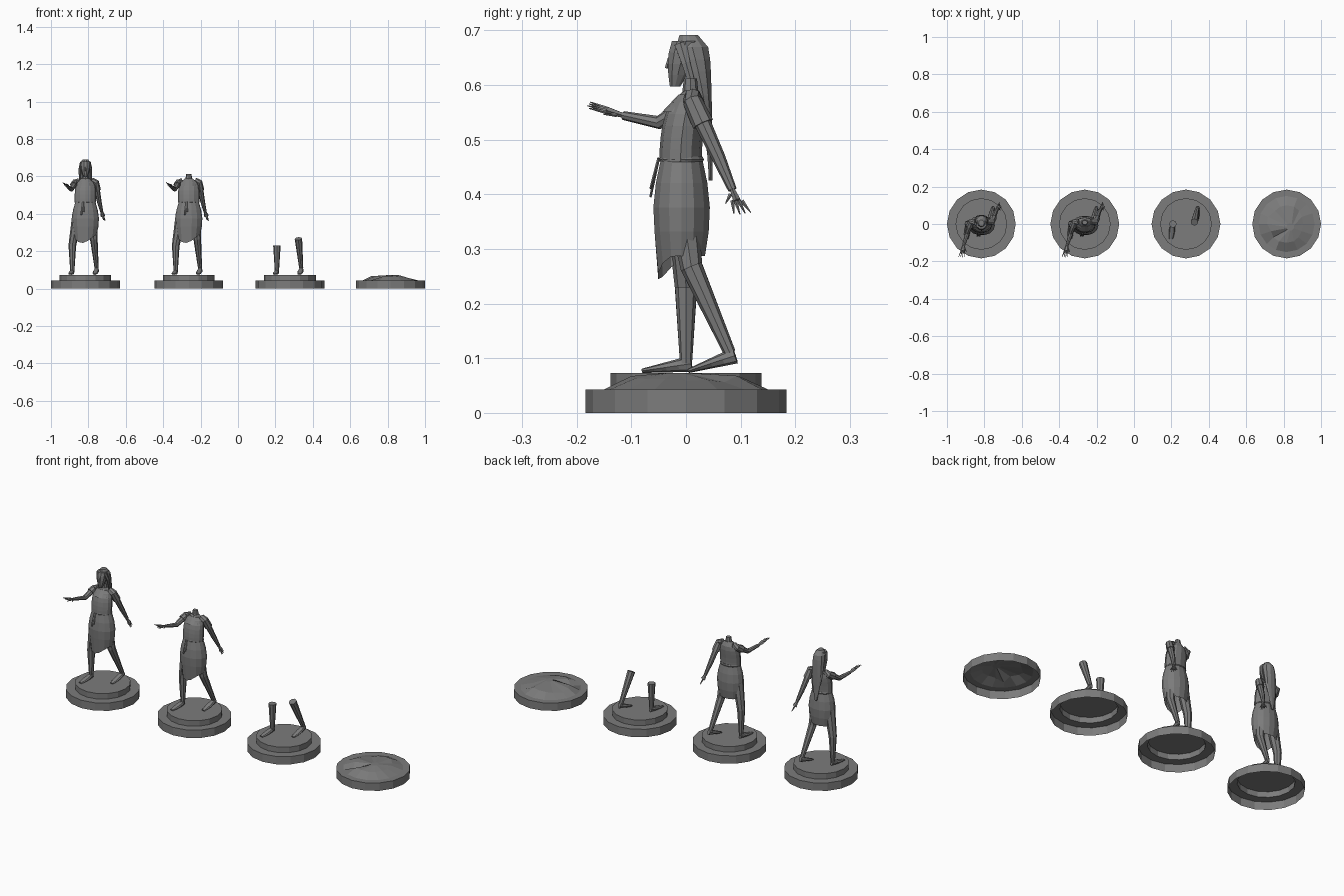
import bpy, bmesh, random
from math import sin, cos, pi, sqrt, radians
from mathutils import Vector

if "Cube" in bpy.data.objects:
    bpy.data.objects.remove(bpy.data.objects["Cube"])

random.seed(4)
GREY = (0.2, 0.2, 0.2, 1)
stone = bpy.data.materials.new("grey_stone")
stone.use_nodes = True
stone.diffuse_color = GREY
stone.node_tree.nodes["Principled BSDF"].inputs["Base Color"].default_value = GREY

BASE_RADIUS = 0.184
BASE_HEIGHT = 0.043


def mix(start, end, t):
    return start + (end - start) * t


def loft(name, origin, rings, sides=8, level=False, open_bottom=False, shape=None):
    """Skin elliptical rings (centre, half width, half depth) along a path."""
    bm = bmesh.new()
    loops = []
    last = len(rings) - 1
    for index, (centre, width, depth) in enumerate(rings):
        along = Vector((0, 0, 1))
        if not level:
            before, after = rings[max(index - 1, 0)], rings[min(index + 1, last)]
            along = (after[0] - before[0]).normalized()
        across = Vector((1, 0, 0))
        across = (across - along * along.dot(across)).normalized()
        outward = along.cross(across)
        loop = []
        for corner in range(sides):
            angle = 2 * pi * corner / sides
            point = centre + across * width * cos(angle) + outward * depth * sin(angle)
            if shape:
                shape(point, index, angle)
            loop.append(bm.verts.new(point))
        loops.append(loop)
    for low, high in zip(loops, loops[1:]):
        for corner in range(sides):
            following = (corner + 1) % sides
            bm.faces.new((low[corner], low[following], high[following], high[corner]))
    if not open_bottom:
        bm.faces.new(loops[0][::-1])
    bm.faces.new(loops[-1])
    bmesh.ops.recalc_face_normals(bm, faces=bm.faces)
    mesh = bpy.data.meshes.new(name)
    bm.to_mesh(mesh)
    bm.free()
    mesh.materials.append(stone)
    part = bpy.data.objects.new(name, mesh)
    part.location.x = origin
    bpy.context.collection.objects.link(part)


def column(name, origin, bottom, top, steps, rule, sides=12, **options):
    """Upright form: the rule gives centre y, half width and half depth by height."""
    rings = []
    for step in range(steps + 1):
        t = step / steps
        y, width, depth = rule(t)
        rings.append((Vector((0, y, mix(bottom, top, t))), width, depth))
    loft(name, origin, rings, sides, level=True, **options)


def limb(name, origin, joints, thick, thin, flat=1, sides=8):
    """Tapering limb through its joints."""
    rings = []
    for index, joint in enumerate(joints):
        radius = mix(thick, thin, index / (len(joints) - 1))
        rings.append((Vector(joint), radius, radius * flat))
    loft(name, origin, rings, sides)


def disc(radius, z):
    return Vector((0, 0, z)), radius, radius


def pedestal(tag, origin):
    # hollow two-step base, open underneath
    upper = BASE_RADIUS * 0.75
    loft(tag + "_pedestal", origin,
         [disc(BASE_RADIUS, 0), disc(BASE_RADIUS, BASE_HEIGHT),
          disc(upper, BASE_HEIGHT), disc(upper, 0.073)],
         16, level=True, open_bottom=True)


def foot(name, origin, heel, toe):
    heel, toe = Vector(heel), Vector(toe)
    rings = []
    for step in range(5):
        t = step / 4
        rings.append((heel.lerp(toe, t), mix(0.008, 0.01, t) + 0.007 * sin(pi * t),
                      mix(0.015, 0.004, t)))
    loft(name, origin, rings)


def legs(tag, origin, hips):
    # the broken statue has only the shins, so its legs stop at the knee
    right = [(-0.07, 0, 0.23), (-0.07, 0, 0.09)]
    left = [(0.045, 0.01, 0.267), (0.06, 0.08, 0.11)]
    thick = 0.02
    if hips:
        right.insert(0, (-0.04, -0.01, 0.4))
        left.insert(0, (0.03, -0.01, 0.4))
        thick = 0.03
    limb(tag + "_right_leg", origin, right, thick, 0.011)
    limb(tag + "_left_leg", origin, left, thick, 0.011)
    foot(tag + "_right_foot", origin, (-0.07, 0.01, 0.09), (-0.08, -0.08, 0.077))
    foot(tag + "_left_foot", origin, (0.063, 0.09, 0.105), (0.05, 0.005, 0.077))


def hand(name, origin, wrist, tip, spread):
    # flat palm with a fan of four fingers and a thumb
    reach = tip - wrist
    spread = spread.normalized()
    knuckles = wrist + reach * 0.45
    limb(name + "_palm", origin, [wrist, knuckles], 0.008, 0.013, 0.6, 6)
    for finger in range(4):
        side = spread * (finger - 1.5)
        root = knuckles + side * 0.006
        end = tip + side * 0.011 - reach * 0.04 * abs(finger - 2)
        limb(f"{name}_finger_{finger}", origin, [root, end], 0.004, 0.001, sides=5)
    root = wrist + reach * 0.2 + spread * 0.008
    limb(name + "_thumb", origin, [root, root + reach * 0.35 + spread * 0.016],
         0.004, 0.001, sides=5)


def arm(tag, origin, shoulder, elbow, wrist, tip, spread):
    shoulder, elbow, wrist, tip = map(Vector, (shoulder, elbow, wrist, tip))
    limb(tag + "_arm", origin, [shoulder, elbow, wrist], 0.017, 0.008)
    hand(tag + "_hand", origin, wrist, tip, Vector(spread))
    # short sleeve from the collar over the upper arm
    collar = Vector((shoulder.x * 0.6, shoulder.y, shoulder.z + 0.008))
    limb(tag + "_sleeve", origin, [collar, shoulder, shoulder.lerp(elbow, 0.4)], 0.016, 0.02)


def figure(tag, origin):
    legs(tag, origin, True)

    # skirt, with the hem dropping to a point at the front
    def hem(point, index, angle):
        if index == 0:
            point.z -= BASE_HEIGHT * max(0, cos(angle + radians(108))) ** 2

    def skirt(t):
        width = mix(0.06, 0.053, t) + 0.016 * sin(pi * t)
        return -0.008, width, width * 0.73
    column(tag + "_skirt", origin, 0.287, 0.465, 4, skirt, 14, open_bottom=True, shape=hem)

    # bodice narrowing over the shoulders to the neck
    def bodice(t):
        width = mix(0.057, 0.02, t ** 6)
        return mix(-0.01, 0.01, t * t), width, width * 0.68
    column(tag + "_bodice", origin, 0.46, 0.59, 6, bodice)
    column(tag + "_collar", origin, 0.55, 0.582, 2,
           lambda t: (mix(-0.01, 0.006, t), mix(0.042, 0.032, t), mix(0.034, 0.02, t)))
    column(tag + "_neck", origin, 0.575, 0.612, 2,
           lambda t: (0.008, mix(0.02, 0.014, t), mix(0.016, 0.012, t)), 8)

    # belt with two hanging ends
    column(tag + "_belt", origin, 0.458, 0.469, 2,
           lambda t: (-0.008, 0.054 + 0.003 * sin(pi * t), 0.039 + 0.003 * sin(pi * t)), 14)
    for end in range(2):
        limb(f"{tag}_belt_end_{end}", origin,
             [(-0.013, -0.05, 0.466), (-0.022 + end * 0.012, -0.065, 0.395 + end * 0.015)],
             0.006, 0.005, 0.5, 6)

    # one arm reaching forward, one trailing behind
    arm(tag + "_right", origin, (-0.055, 0.01, 0.568), (-0.075, -0.05, 0.531),
        (-0.095, -0.115, 0.544), (-0.107, -0.18, 0.564), (1, 0, -0.4))
    arm(tag + "_left", origin, (0.055, 0.012, 0.57), (0.074, 0.06, 0.466),
        (0.088, 0.085, 0.408), (0.102, 0.104, 0.363), (0.3, -1, 0))


def head(tag, origin):
    def face(t):
        width = 0.01 + 0.018 * sin(pi * 0.6 * t)
        return mix(-0.02, 0, t), width, width
    column(tag + "_face", origin, 0.597, 0.68, 4, face, 10)
    limb(tag + "_nose", origin, [(0, -0.031, 0.65), (0, -0.035, 0.63)], 0.002, 0.004, sides=4)

    # long straight hair, rounded at the crown and tapering down the back
    def hair(t):
        crown = sqrt(1 - 0.8 * t ** 16)
        return (mix(0.045, 0.005, t * t), 0.033 * min(1, mix(0.2, 1.8, t)) * crown,
                mix(0.004, 0.04, t * t) * crown)
    column(tag + "_hair", origin, 0.425, 0.691, 12, hair, 10)
    for side, word in ((-1, "right"), (1, "left")):
        limb(f"{tag}_{word}_lock", origin,
             [(side * 0.02, -0.01, 0.675), (side * 0.03, 0, 0.64), (side * 0.03, 0.02, 0.57)],
             0.009, 0.004, 1.4, 6)


def rubble(tag, origin):
    # hollow ring carrying an irregular faceted mound
    def rough(point, index, angle):
        if index == 3:
            point.z += random.uniform(-0.009, 0.005)
            point.x *= random.uniform(0.85, 1.1)
            if abs(angle - radians(215)) < 0.2:
                point.z = BASE_HEIGHT
    peak = (Vector((0.02, -0.015, 0.073)), 0.02, 0.02)
    loft(tag + "_mound", origin,
         [disc(BASE_RADIUS, 0), disc(BASE_RADIUS, BASE_HEIGHT), disc(0.15, BASE_HEIGHT),
          disc(0.1, 0.064), peak],
         16, level=True, open_bottom=True, shape=rough)


# four stages of decay in a row
for stage, place in (("whole", -0.816), ("headless", -0.263), ("broken", 0.278)):
    pedestal(stage, place)
    if stage == "broken":
        legs(stage, place, False)
    else:
        figure(stage, place)
head("whole", -0.816)
rubble("ruined", 0.816)
